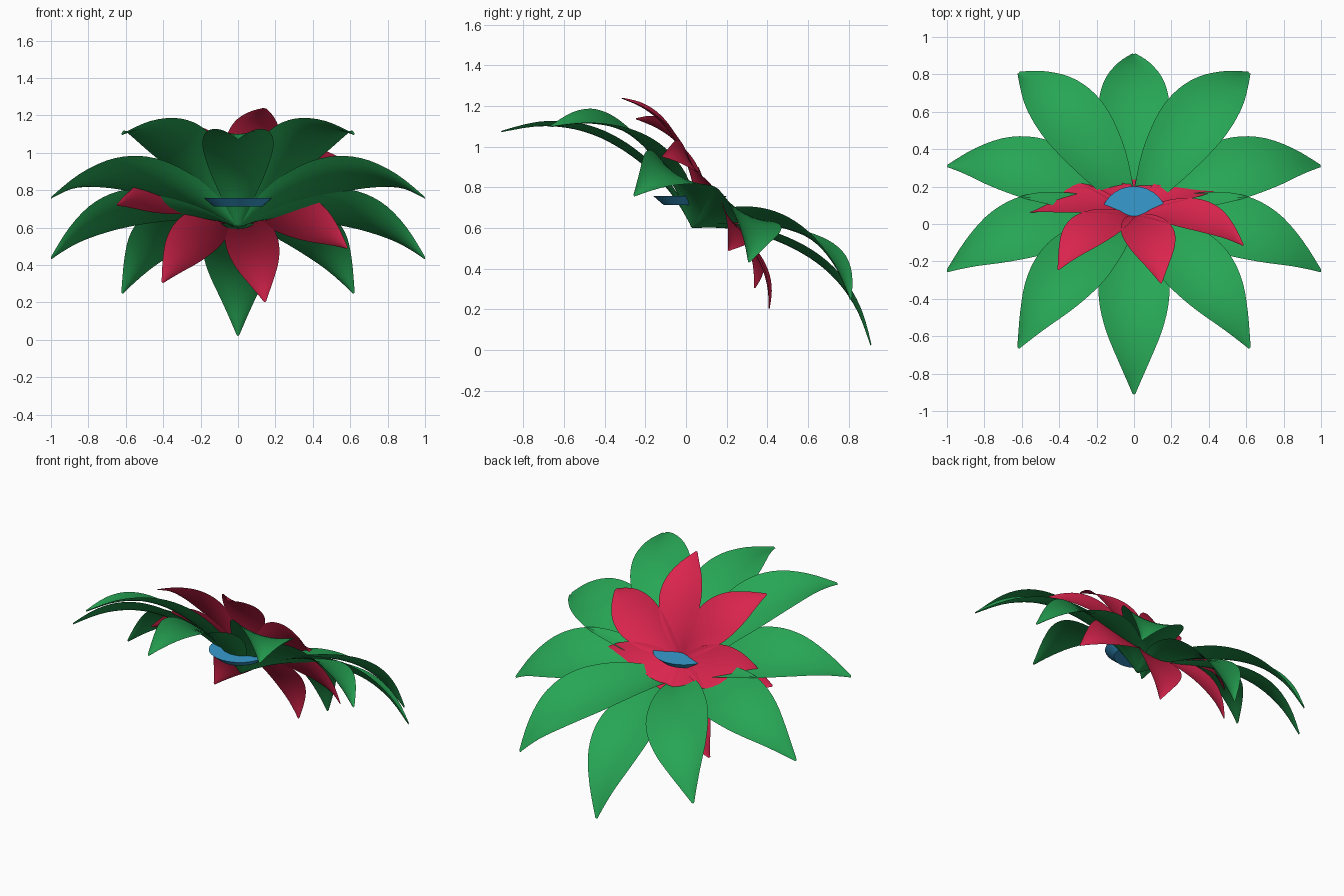
import bpy
import bmesh
from math import sin, cos, pi, radians, sqrt
from mathutils import Vector

cube = bpy.data.objects.get("Cube")
if cube:
    bpy.data.objects.remove(cube)

# Shared petal shape, sampled evenly from base to tip
ARCH = [0, .075, .125, .152, .162, .152, .115, .045, -.063]
WIDTH = [.02, .085, .138, .172, .19, .182, .148, .085, .008]


def make_material(name, color):
    mat = bpy.data.materials.new(name)
    mat.use_nodes = True
    mat.diffuse_color = (*color, 1)
    mat.node_tree.nodes["Principled BSDF"].inputs["Base Color"].default_value = (*color, 1)
    return mat


def sample(values, t):
    """Smooth curve through evenly spaced values."""
    f = t * (len(values) - 1)
    i = min(int(f), len(values) - 2)
    u = f - i
    b, c = values[i], values[i + 1]
    a = values[i - 1] if i else 2 * b - c
    d = values[i + 2] if i + 2 < len(values) else 2 * c - b
    return b + u * (c - a) / 2 + u * u * (a - 2.5 * b + 2 * c - d / 2) + u ** 3 * (1.5 * (b - c) + (d - a) / 2)


def finish(name, bm, mat):
    mesh = bpy.data.meshes.new(name)
    bm.to_mesh(mesh)
    bm.free()
    mesh.materials.append(mat)
    obj = bpy.data.objects.new(name, mesh)
    bpy.context.collection.objects.link(obj)
    bpy.ops.object.select_all(action="DESELECT")
    obj.select_set(True)
    bpy.context.view_layer.objects.active = obj
    bpy.ops.object.shade_smooth_by_angle(angle=radians(35))
    return obj


def petal(name, mat, angle, length, width, arch, lift, cup, rows=24, cols=8):
    """Arched petal with raised edges, pointing out along the given angle."""
    bm = bmesh.new()
    out = Vector((cos(angle), sin(angle), 0))
    side = Vector((-sin(angle), cos(angle), 0))
    grid = []
    for i in range(rows + 1):
        t = i / rows
        half = sample(WIDTH, t)
        height = sample(ARCH, t) * arch + lift * t
        row = []
        for j in range(cols + 1):
            v = 2 * j / cols - 1
            z = height + cup * sqrt(half / .19) * v * v
            row.append(bm.verts.new(out * length * t + side * half * width * v + Vector((0, 0, z))))
        grid.append(row)
    for r0, r1 in zip(grid, grid[1:]):
        for j in range(cols):
            bm.faces.new((r0[j], r1[j], r1[j + 1], r0[j + 1]))
    return finish(name, bm, mat)


green = make_material("leaf green", (.02, .38, .09))
red = make_material("crimson", (.70, .018, .075))
blue = make_material("sky blue", (.038, .33, .62))

# Ten outer petals, tilted back; the diagonal ones sit higher
LIFTS = {90: 0, 54: .145, 18: .055}
for k in range(10):
    deg = -90 + 36 * k
    fold = round(abs(90 - abs((deg + 90) % 360 - 180)))
    p = petal(f"outer_petal_{k + 1}", green, radians(deg), 1.05, 1, 1, LIFTS[fold], .04)
    p.location = (0, .03, .6)
    p.rotation_euler.x = radians(-30)

# Seven inner petals, tilted further
for k in range(7):
    p = petal(f"inner_petal_{k + 1}", red, pi + 2 * pi * k / 7, .648, .74, .5, .03, .02)
    p.location = (0, .046, .72)
    p.rotation_euler.x = radians(-55)

# Level flower centre, wider at the top
bm = bmesh.new()
bmesh.ops.create_cone(bm, cap_ends=True, segments=32, radius1=.13, radius2=.182, depth=.045)
centre = finish("flower_centre", bm, blue)
centre.location = (0, .02, .735)
